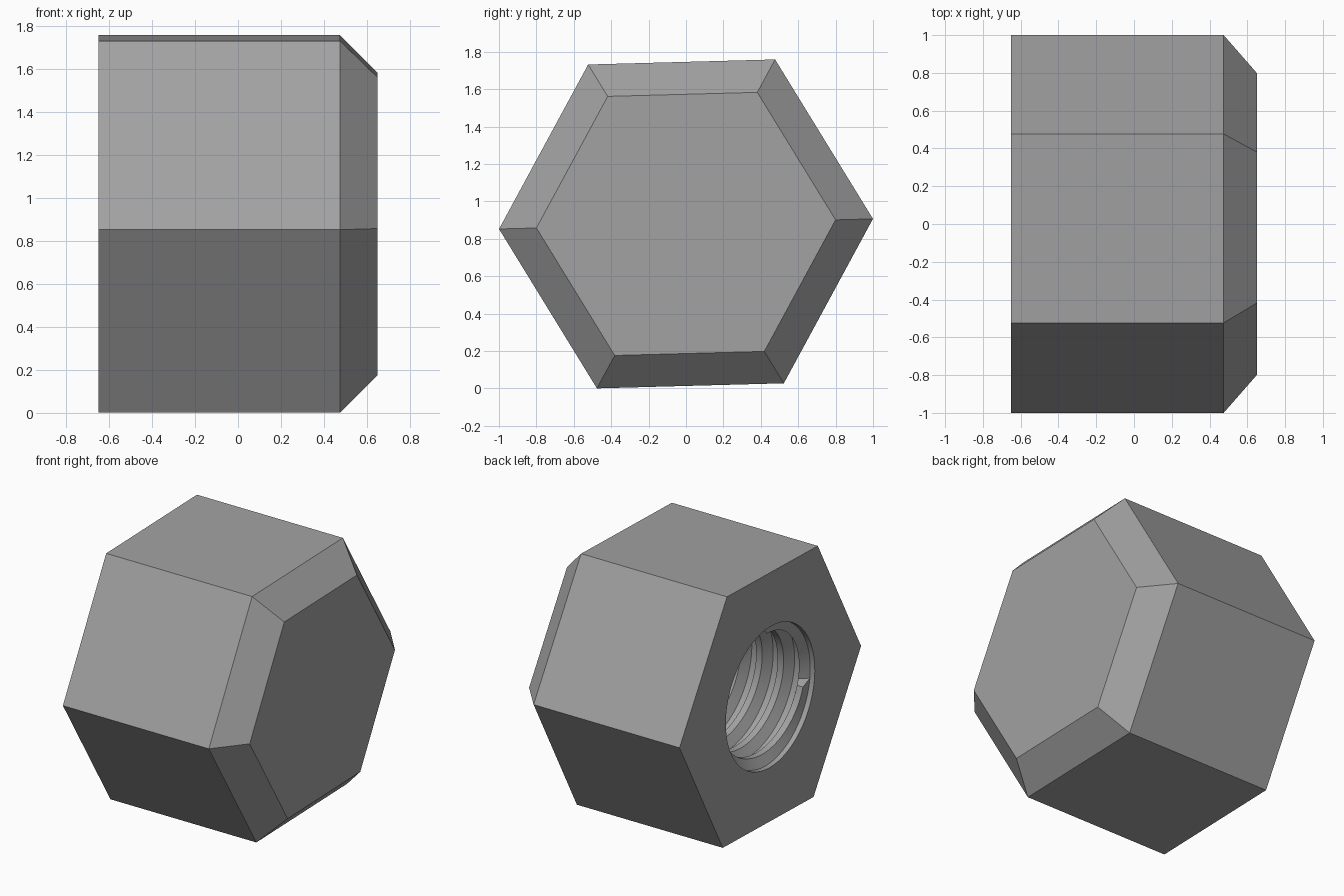
import bpy, bmesh
from math import cos, sin, pi, radians

cube = bpy.data.objects.get("Cube")
if cube:
    bpy.data.objects.remove(cube, do_unlink=True)

CENTRE_Z = 0.88
TILT = radians(1.55)
SEGMENTS = 60
OPEN_X, SHOULDER_X, CLOSED_X = -0.65, 0.475, 0.65
ROOT, CREST, PITCH = 0.49, 0.425, 0.165
THREAD_START, THREAD_END = -0.615, 0.3

steel = bpy.data.materials.new("grey steel")
steel.use_nodes = True
colour = (0.36, 0.36, 0.36, 1)
steel.diffuse_color = colour
steel.node_tree.nodes["Principled BSDF"].inputs["Base Color"].default_value = colour

bm = bmesh.new()


def point(x, radius, angle):
    return bm.verts.new((x, radius * cos(angle + TILT),
                         CENTRE_Z + radius * sin(angle + TILT)))


def ring(x, radius, count):
    return [point(x, radius, 2 * pi * i / count) for i in range(count)]


def skin(a, b):
    n = len(a)
    for i in range(n):
        j = (i + 1) % n
        bm.faces.new((a[i], a[j], b[j], b[i]))


# Hexagonal body with a bevelled closed end
back = ring(OPEN_X, 1.0, 6)
shoulder = ring(SHOULDER_X, 1.0, 6)
cap = ring(CLOSED_X, 0.8, 6)
skin(back, shoulder)
skin(shoulder, cap)
bm.faces.new(cap)

# Open end, one face from each hexagon side to its arc of the hole
mouth = ring(OPEN_X, ROOT, SEGMENTS)
step = SEGMENTS // 6
for i in range(6):
    arc = [mouth[(i * step + k) % SEGMENTS] for k in range(step + 1)]
    bm.faces.new([back[(i + 1) % 6], back[i]] + arc)

# Plain entry of the hole
entry = ring(THREAD_START, ROOT, SEGMENTS)
skin(mouth, entry)

# Helical thread: trapezoid profile swept round, trimmed at both ends
profile = [(0.0, ROOT), (0.24, ROOT), (0.48, CREST), (0.76, CREST)]
turns = int((THREAD_END - THREAD_START) / PITCH) + 3
columns = []
for i in range(SEGMENTS + 1):
    column = []
    for turn in range(turns):
        for offset, radius in profile:
            x = THREAD_START + PITCH * (turn - 1 + offset + i / SEGMENTS)
            if x <= THREAD_START or x >= THREAD_END:
                x = min(max(x, THREAD_START), THREAD_END)
                radius = ROOT
            column.append(point(x, radius, 2 * pi * i / SEGMENTS))
    columns.append(column)
size = len(profile)
for i in range(SEGMENTS):
    a, b = columns[i], columns[i + 1]
    for k in range(len(a) - 1):
        bm.faces.new((a[k], a[k + 1], b[k + 1], b[k]))

# Blind end of the hole
bottom = ring(THREAD_END, ROOT, SEGMENTS)
bm.faces.new(bottom)

bmesh.ops.remove_doubles(bm, verts=bm.verts, dist=0.0002)
bmesh.ops.recalc_face_normals(bm, faces=bm.faces)

mesh = bpy.data.meshes.new("cap_nut")
bm.to_mesh(mesh)
bm.free()
mesh.materials.append(steel)
nut = bpy.data.objects.new("cap_nut", mesh)
bpy.context.collection.objects.link(nut)
bpy.context.view_layer.objects.active = nut
nut.select_set(True)
bpy.ops.object.shade_smooth_by_angle(angle=radians(25))
